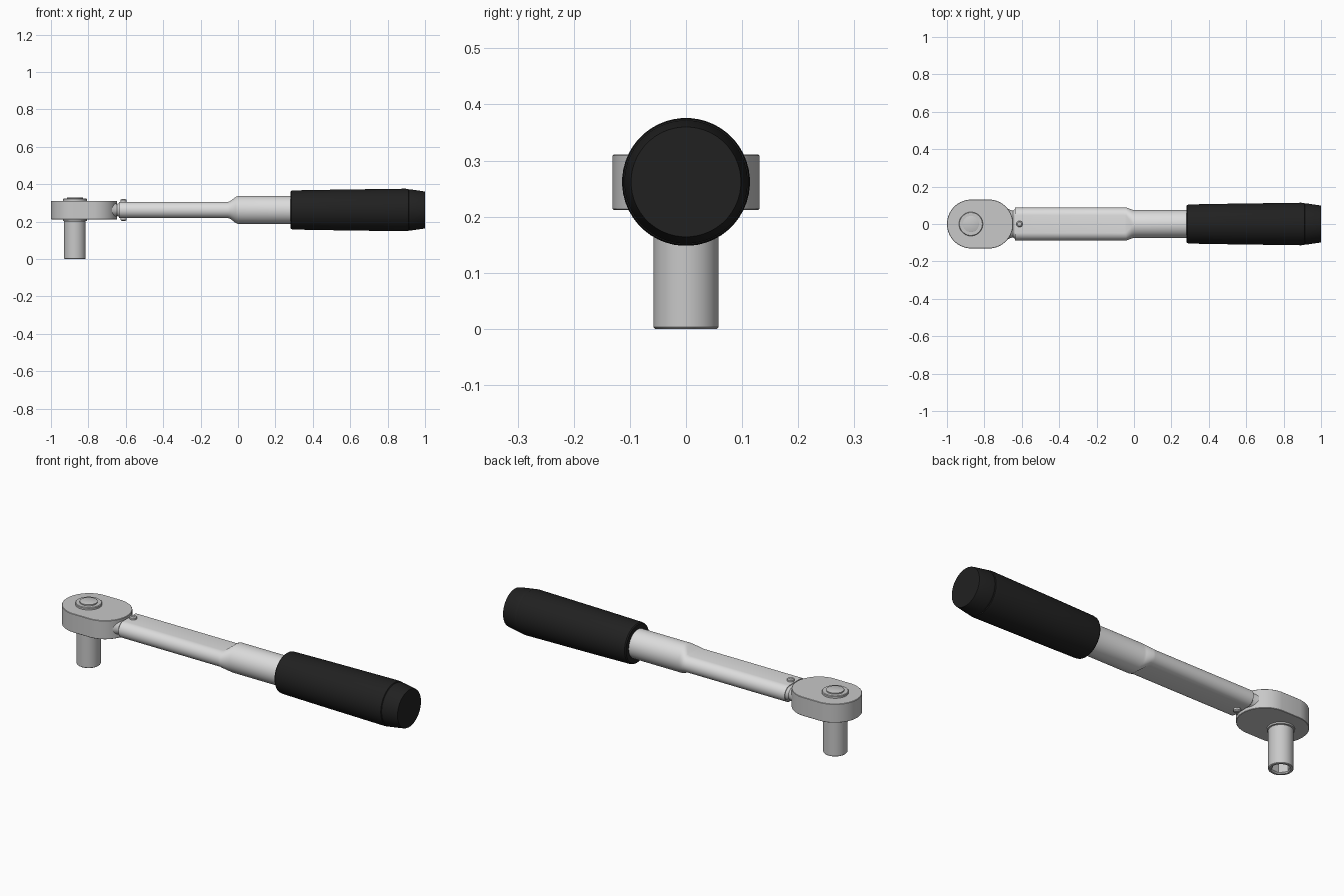
import bpy, bmesh, math

if "Cube" in bpy.data.objects:
    bpy.data.objects.remove(bpy.data.objects["Cube"])

N = 48
CZ = 0.262      # height of the handle axis
HX = -0.872     # drive axis position


def material(name, rgb):
    m = bpy.data.materials.new(name)
    m.diffuse_color = (*rgb, 1)
    m.use_nodes = True
    m.node_tree.nodes["Principled BSDF"].inputs["Base Color"].default_value = m.diffuse_color
    return m


tube_mat = material("polished steel", (0.72, 0.72, 0.72))
head_mat = material("satin steel", (0.58, 0.58, 0.58))
grip_mat = material("black rubber", (0.015, 0.015, 0.015))


def angles():
    return [(i + 0.5) * 2 * math.pi / N for i in range(N)]


def outline(r, half_straight=0.0):
    """Circle, or stadium when half_straight > 0."""
    return [(math.copysign(half_straight, math.cos(a)) + r * math.cos(a), r * math.sin(a))
            for a in angles()]


def hexagon(r):
    pts = []
    for i, a in enumerate(angles()):
        local = (i * 2 * math.pi / N) % (math.pi / 3) - math.pi / 6
        d = r * math.cos(math.pi / 6) / math.cos(local)
        pts.append((d * math.cos(a), d * math.sin(a)))
    return pts


def loft(name, rings, mat):
    """Skin a list of 3D rings and cap both ends."""
    bm = bmesh.new()
    loops = [[bm.verts.new(p) for p in ring] for ring in rings]
    for a, b in zip(loops, loops[1:]):
        for i in range(N):
            j = (i + 1) % N
            bm.faces.new((a[i], a[j], b[j], b[i]))
    bm.faces.new(loops[0])
    bm.faces.new(loops[-1])
    bmesh.ops.recalc_face_normals(bm, faces=bm.faces)
    me = bpy.data.meshes.new(name)
    bm.to_mesh(me)
    bm.free()
    me.materials.append(mat)
    me.shade_smooth()
    me.set_sharp_from_angle(angle=math.radians(30))
    ob = bpy.data.objects.new(name, me)
    bpy.context.collection.objects.link(ob)
    return ob


def along_x(name, sections, mat):
    """sections: (x, radius, half_straight), wide direction along y."""
    return loft(name, [[(x, u, CZ + v) for u, v in outline(r, s)] for x, r, s in sections], mat)


def along_z(name, sections, mat, cx=HX):
    """sections: (z, 2D outline)."""
    return loft(name, [[(cx + u, v, z) for u, v in o] for z, o in sections], mat)


# ratchet head: stadium-shaped block
along_z("ratchet_head", [(z, outline(r, 0.046)) for z, r in
        ((0.212, 0.129), (0.214, 0.131), (0.309, 0.131), (0.311, 0.129))], head_mat, cx=-0.823)

# neck joining the head to the tube
along_x("neck", [(-0.74, 0.041, 0.062), (-0.68, 0.040, 0.044), (-0.66, 0.037, 0.038),
                 (-0.648, 0.032, 0.040), (-0.638, 0.036, 0.042), (-0.56, 0.036, 0.042)], head_mat)

# tube: flattened front, round rear, hollow mouth
along_x("shaft_tube", [(-0.58, 0.037, 0.044), (-0.637, 0.039, 0.045), (-0.637, 0.043, 0.045),
                       (-0.055, 0.043, 0.045), (-0.042, 0.047, 0.042), (-0.012, 0.070, 0.007),
                       (0.0, 0.075, 0.0), (0.32, 0.075, 0.0)], tube_mat)

# pivot pin through the tube
along_z("pivot_pin", [(z, outline(r)) for z, r in
        ((0.204, 0.011), (0.209, 0.017), (0.315, 0.017), (0.320, 0.011))], head_mat, cx=-0.612)

# rubber grip and its end cap
along_x("grip", [(0.282, 0.098, 0), (0.287, 0.103, 0), (0.30, 0.105, 0), (0.53, 0.109, 0),
                 (0.895, 0.114, 0), (0.912, 0.112, 0), (0.916, 0.106, 0)], grip_mat)
along_x("end_cap", [(0.91, 0.106, 0), (0.918, 0.110, 0), (0.925, 0.110, 0),
                    (0.992, 0.100, 0), (1.0, 0.098, 0)], grip_mat)

# release button on top of the head
along_z("release_button", [(z, outline(r)) for z, r in
        ((0.30, 0.064), (0.320, 0.064), (0.323, 0.061), (0.323, 0.043),
         (0.329, 0.043), (0.330, 0.041))], head_mat)

# collar under the head
along_z("drive_collar", [(0.204, outline(0.064)), (0.22, outline(0.064))], head_mat)

# socket with hexagonal recess
along_z("socket", [(0.206, outline(0.053)), (0.201, outline(0.058)), (0.003, outline(0.058)),
                   (0.0, outline(0.055)), (0.0, outline(0.046)), (0.006, hexagon(0.044)),
                   (0.11, hexagon(0.044))], head_mat)
